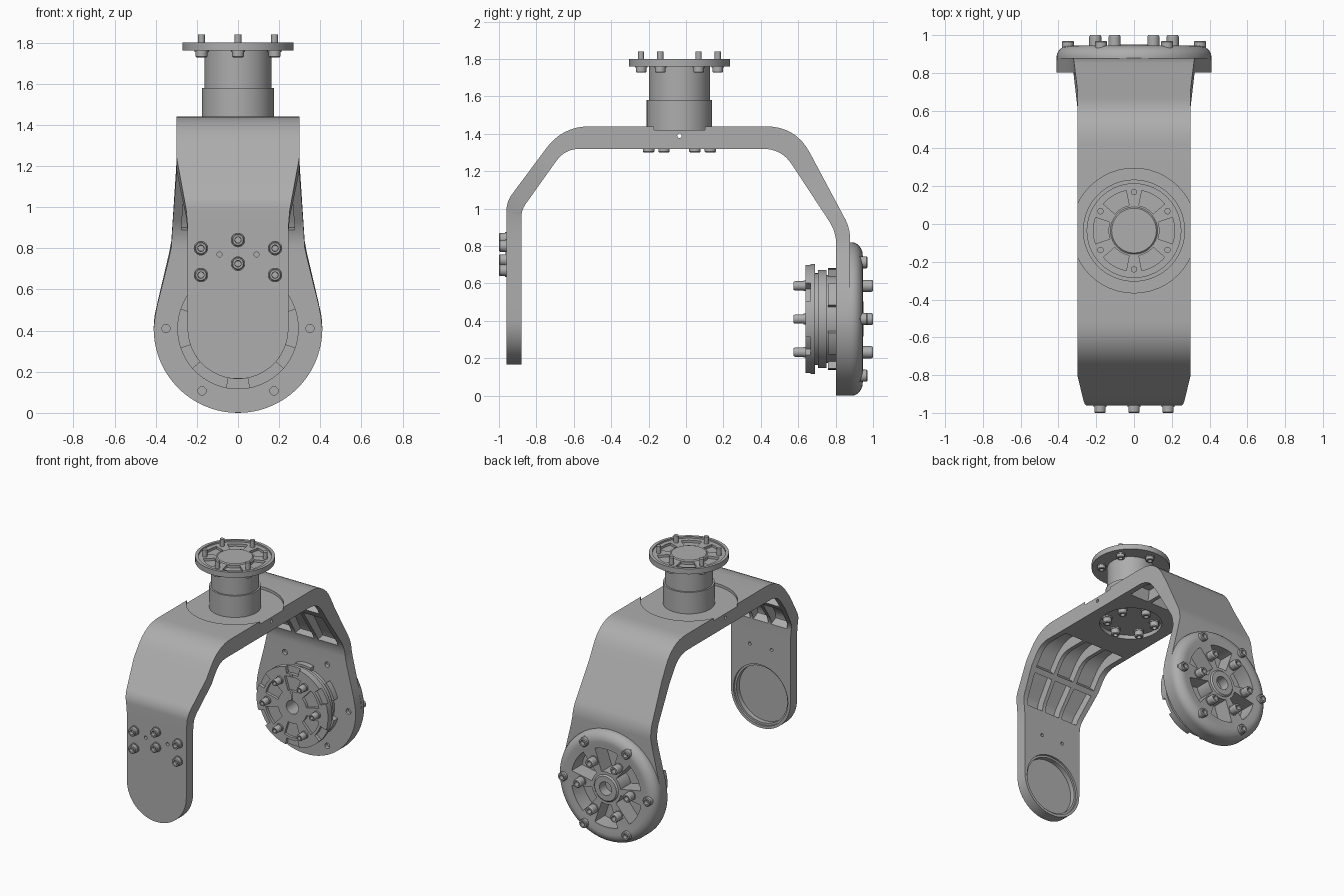
import bpy, bmesh, math
from math import radians, sin, cos, sqrt, pi
from mathutils import Matrix, Vector

if "Cube" in bpy.data.objects:
    bpy.data.objects.remove(bpy.data.objects["Cube"])

metal = bpy.data.materials.new("grey_metal")
metal.use_nodes = True
metal.diffuse_color = (0.42, 0.42, 0.42, 1)
metal.node_tree.nodes["Principled BSDF"].inputs["Base Color"].default_value = (0.42, 0.42, 0.42, 1)
parts = []


def finish(bm, name, keep=True):
    bmesh.ops.remove_doubles(bm, verts=bm.verts, dist=1e-5)
    bmesh.ops.recalc_face_normals(bm, faces=bm.faces)
    mesh = bpy.data.meshes.new(name)
    bm.to_mesh(mesh)
    bm.free()
    mesh.materials.append(metal)
    obj = bpy.data.objects.new(name, mesh)
    bpy.context.scene.collection.objects.link(obj)
    if keep:
        parts.append(obj)
    return obj


def lathe(name, profile, place, start=0, sweep=360, steps=48, keep=True):
    """Revolve a closed (radius, height) outline about the local z axis."""
    bm = bmesh.new()
    full = sweep == 360
    rings = []
    for i in range(steps if full else steps + 1):
        a = radians(start + sweep * i / steps)
        rings.append([bm.verts.new(place @ Vector((r * cos(a), r * sin(a), h))) for r, h in profile])
    n = len(profile)
    for i in range(steps):
        a, b = rings[i], rings[(i + 1) % len(rings)]
        for j in range(n):
            k = (j + 1) % n
            if profile[j][0] > 0 or profile[k][0] > 0:
                bm.faces.new((a[j], a[k], b[k], b[j]))
    if not full:
        bm.faces.new(rings[0])
        bm.faces.new(rings[-1])
    return finish(bm, name, keep)


def sector(r0, r1, h0, h1, place, mid, half, name="cutter", keep=False):
    return lathe(name, [(r0, h0), (r1, h0), (r1, h1), (r0, h1)], place, mid - half, 2 * half, 10, keep)


def drill(r, h0, h1, place):
    return lathe("cutter", [(0, h0), (r, h0), (r, h1), (0, h1)], place, keep=False)


def cut(obj, cutters):
    """Subtract each cutter, bake the result and delete the cutter."""
    for c in cutters:
        c.hide_render = True
        mod = obj.modifiers.new("cut", "BOOLEAN")
        mod.operation, mod.solver, mod.object = "DIFFERENCE", "EXACT", c
        baked = bpy.data.meshes.new_from_object(obj.evaluated_get(bpy.context.evaluated_depsgraph_get()))
        obj.modifiers.clear()
        obj.data = baked
        bpy.data.objects.remove(c)


def bolt(name, place, r, h, stud=0):
    """Socket head on a washer, with an optional stud out of the back."""
    s = h * 0.45
    lathe(name, [(0, s), (r * .45, s), (r * .5, h), (r * .8, h), (r * .95, h * .88), (r * .95, h * .2),
                 (r * 1.1, h * .2), (r * 1.1, 0), (r * .55, 0), (r * .55, -stud), (0, -stud)], place, steps=20)


def polar(r, angle, h=0):
    return Matrix.Translation((r * cos(radians(angle)), r * sin(radians(angle)), h))


SIXTHS = range(0, 360, 60)
HUB = 0.41  # height of the pivot axis
to_back = Matrix.Rotation(-pi / 2, 4, "X")
to_front = Matrix.Rotation(pi / 2, 4, "X")


def at(x, y, z, turn=Matrix()):
    return Matrix.Translation((x, y, z)) @ turn


# Yoke: outer and inner side paths with rounded corners (y, z, corner length)
def rounded_path(start, corners, end):
    pts, last = [Vector(start)], Vector(start)
    stops = corners + [(*end, 0)]
    for i, (y, z, t) in enumerate(stops):
        c = Vector((y, z))
        a = c + (last - c).normalized() * t
        pts += [pts[-1].lerp(a, k / 7) for k in range(1, 7)]
        if i == len(corners):
            pts.append(c)
            break
        b = c + (Vector(stops[i + 1][:2]) - c).normalized() * t
        pts += [a.lerp(c, k / 8).lerp(c.lerp(b, k / 8), k / 8) for k in range(9)]
        last = c
    return pts


def half_width(y, z):
    r = 0.245 if y < 0 else 0.41
    if z < HUB:
        return sqrt(max(r * r - (HUB - z) ** 2, 0))
    if y < 0:
        return r + 0.055 * min(max((z - 0.95) / 0.3, 0), 1)
    steps = [(HUB, 0.41), (0.5, 0.40), (0.82, 0.325), (1.2, 0.30)]
    for (z0, w0), (z1, w1) in zip(steps, steps[1:]):
        if z <= z1:
            return w0 + (w1 - w0) * (z - z0) / (z1 - z0)
    return 0.30


outer = rounded_path((-.96, HUB), [(-.96, 1.037, .05), (-.66, 1.44, .145),
                                   (.587, 1.44, .16), (.878, .894, .06)], (.878, HUB))
inner = rounded_path((-.88, HUB), [(-.88, .993, .04), (-.647, 1.32, .08),
                                   (.511, 1.32, .1), (.803, .876, .07)], (.803, HUB))
stations = list(zip(outer, inner))


def round_end(y_out, y_in, r):
    return [(Vector((y_out, HUB - r * sin(a))), Vector((y_in, HUB - r * sin(a))))
            for a in [radians(5 * k) for k in range(1, 18)]]


def strip(name, rows, f0=-1, f1=1, t0=0, t1=1, keep=True):
    """Solid band along the rows, spanning width fractions f0-f1 and depth t0-t1."""
    bm = bmesh.new()
    loops = []
    for o, i in rows:
        w, p, q = half_width(*o), o.lerp(i, t0), o.lerp(i, t1)
        loops.append([bm.verts.new((f * w, v.x, v.y)) for f, v in ((f0, p), (f1, p), (f1, q), (f0, q))])
    for a, b in zip(loops, loops[1:]):
        for j in range(4):
            k = (j + 1) % 4
            bm.faces.new((a[j], a[k], b[k], b[j]))
    bm.faces.new(loops[0])
    bm.faces.new(loops[-1])
    return finish(bm, name, keep)


yoke = strip("yoke", round_end(-.96, -.88, .245)[::-1] + stations + round_end(.878, .803, .41))

# Ribbed pockets on the inside of the yoke
cutters = [strip("cutter", stations[a:b + 1], f0, f1, 0.3, 1.3, False)
           for a, b in ((8, 19), (20, 31), (36, 46), (47, 55))
           for f0, f1 in ((-.86, -.34), (-.24, .24), (.34, .86))]
# Column seat, underside recess, bearing cup and small holes
COL = -0.035
cutters += [drill(.33, 1.42, 1.5, at(0, COL, 0)), drill(.215, 1.2, 1.35, at(0, COL, 0)),
            drill(.21, -.05, .03, at(0, -.88, HUB, to_back)), drill(.225, -.015, .03, at(0, -.88, HUB, to_back)),
            drill(.012, -.4, .4, at(0, COL, 1.39, Matrix.Rotation(pi / 2, 4, "Y")))]
cutters += [drill(.012, -.1, .1, at(x, -.92, .77, to_back)) for x in (-.09, .09)]
pivot = at(0, .80, HUB, to_back)
cutters += [drill(.02, -.05, .03, pivot @ polar(.35, a)) for a in SIXTHS]
cutters += [sector(.12, .29, .02, .2, pivot, a + 30, 19) for a in SIXTHS]
cut(yoke, cutters)

# Front arm bolts
for n, (x, z) in enumerate([(0, .84), (0, .725), (-.18, .8), (.18, .8), (-.18, .67), (.18, .67)]):
    bolt(f"front_arm_bolt_{n + 1}", at(x, -.96, z, to_front), .032, .04)

# Spoked cover on the back arm
cover_at = at(0, .87, HUB, to_back)
rim = [(.34 + .07 * cos(radians(a)), .015 + .06 * sin(radians(a))) for a in range(0, 91, 15)]
cover = lathe("back_cover", [(.05, 0), (.41, 0)] + rim + [(.31, .07), (.10, .07), (.09, .08), (.05, .08)], cover_at, steps=72)
cut(cover, [sector(.12, .29, -.05, .2, cover_at, a + 30, 19) for a in SIXTHS])
for n, a in enumerate(SIXTHS):
    bolt(f"cover_outer_bolt_{n + 1}", cover_at @ polar(.35, a, .05), .034, .05)
    bolt(f"cover_inner_bolt_{n + 1}", cover_at @ polar(.205, a, .06), .034, .07)

# Pivot adaptor on the inside of the back arm
front_at = at(0, .80, HUB, to_front)
adaptor = lathe("pivot_adaptor", [(.05, -.02), (.235, -.02), (.235, .05), (.262, .05), (.262, .095), (.245, .095),
                                  (.245, .11), (.295, .11), (.295, .16), (.05, .16)], front_at, steps=72)
cut(adaptor, [sector(.245, .32, .135, .2, front_at, a + 30, 11) for a in SIXTHS]
    + [sector(.12, .225, .14, .2, front_at, a + 30, 17) for a in SIXTHS])
for n, a in enumerate(SIXTHS):
    sector(.2, .272, -.01, .04, front_at, a + 30, 14, f"adaptor_lug_{n + 1}", True)
    bolt(f"adaptor_bolt_{n + 1}", front_at @ polar(.205, a, .16), .026, .065)

# Column with a recessed top flange
column_at = at(0, COL, 0)
column = lathe("column", [(0, 1.41), (.175, 1.41), (.175, 1.58), (.163, 1.58), (.163, 1.76), (.27, 1.76),
                          (.27, 1.80), (.248, 1.80), (.248, 1.788), (.125, 1.788), (.118, 1.795), (0, 1.795)],
               column_at, steps=72)
cut(column, [sector(.135, .215, 1.77, 1.9, column_at, a, 19) for a in SIXTHS])

# Flange bolts with studs, and bolts under the column
flip = Matrix.Rotation(pi, 4, "X")
for n, a in enumerate(SIXTHS):
    bolt(f"flange_bolt_{n + 1}", column_at @ polar(.205, a + 30, 1.76) @ flip, .03, .032, .08)
    bolt(f"underside_bolt_{n + 1}", column_at @ polar(.165, a + 30, 1.35) @ flip, .032, .05)

# Smooth the round surfaces and keep the edges crisp
bpy.ops.object.select_all(action="DESELECT")
for obj in parts:
    obj.select_set(True)
bpy.context.view_layer.objects.active = yoke
bpy.ops.object.shade_smooth_by_angle(angle=radians(30))
